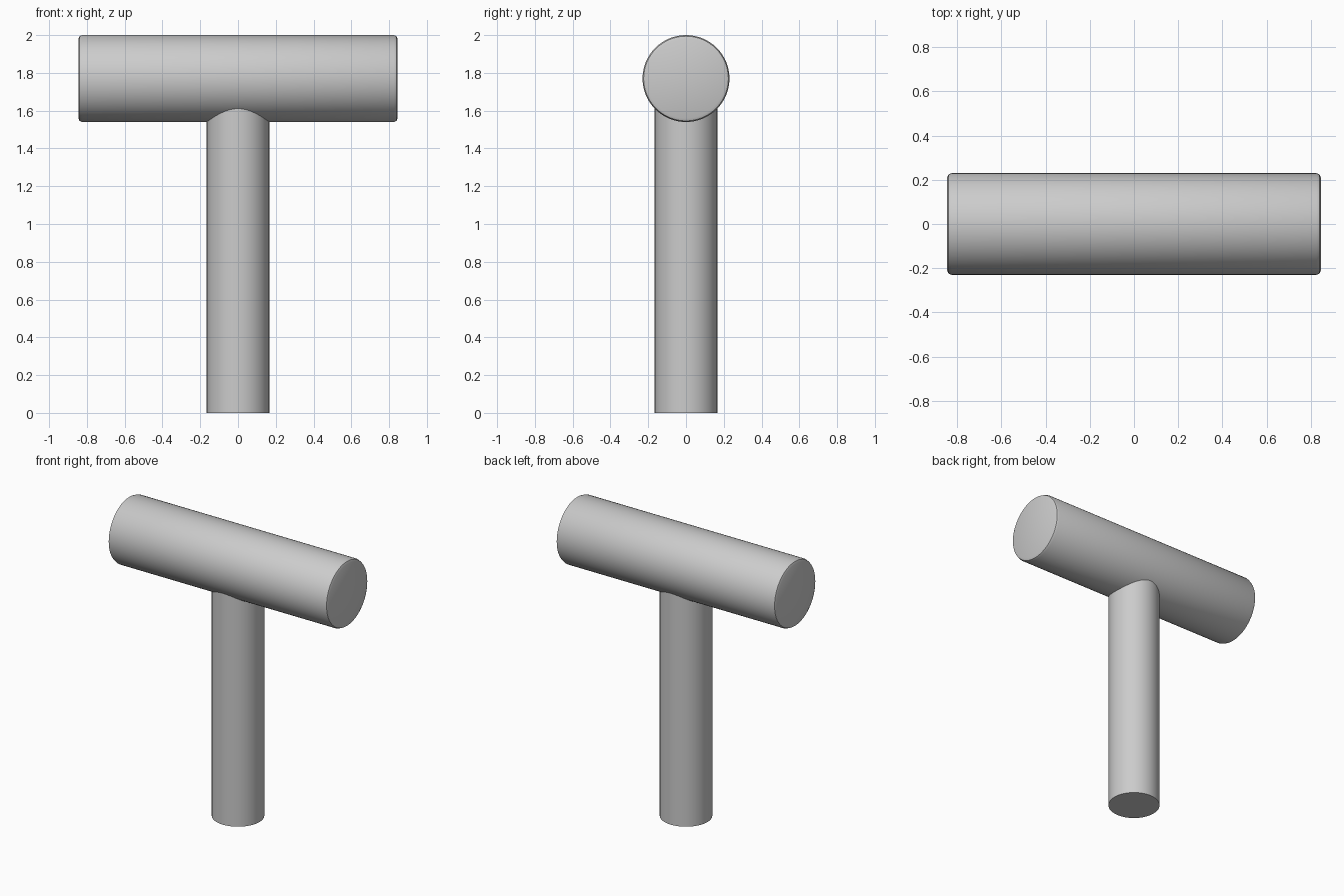
import bpy
import math

if "Cube" in bpy.data.objects:
    bpy.data.objects.remove(bpy.data.objects["Cube"])


def cylinder(name, radius, length, location, rotation=(0, 0, 0)):
    bpy.ops.mesh.primitive_cylinder_add(vertices=64, radius=radius, depth=length,
                                        location=location, rotation=rotation)
    obj = bpy.context.object
    obj.name = name
    return obj


HEAD_RADIUS = 0.23
HEAD_Z = 2.0 - HEAD_RADIUS

# Upright handle, its top buried in the head
handle = cylinder("handle", 0.166, HEAD_Z, (0, 0, HEAD_Z / 2))
bpy.ops.object.shade_smooth_by_angle(angle=math.radians(40))

# Crosswise mallet head with softened rims
head = cylinder("mallet_head", HEAD_RADIUS, 1.69, (0, 0, HEAD_Z), (0, math.pi / 2, 0))
bevel = head.modifiers.new("rim_bevel", 'BEVEL')
bevel.width = 0.02
bevel.segments = 2
bevel.limit_method = 'ANGLE'
bevel.angle_limit = math.radians(40)
bpy.ops.object.modifier_apply(modifier=bevel.name)
bpy.ops.object.shade_smooth_by_angle(angle=math.radians(40))
